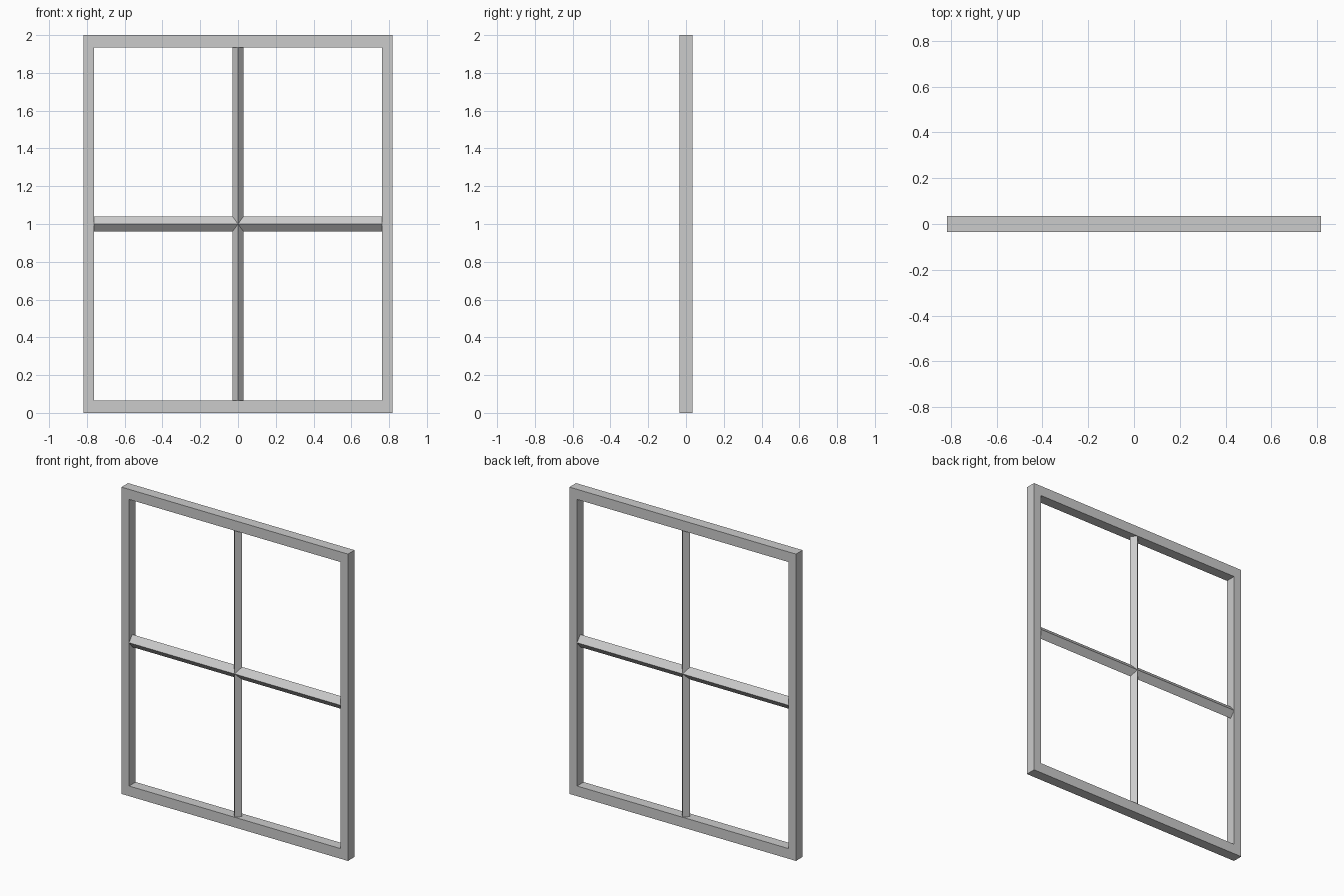
import bpy, bmesh

if "Cube" in bpy.data.objects:
    bpy.data.objects.remove(bpy.data.objects["Cube"])

W, H, D = 0.817, 2.0, 0.034      # outer half width, height, half depth
IN_X, RAIL = 0.762, 0.066        # inner half width, rail height
BAR_X, BAR_Z = 0.03, 0.041       # half widths of upright and cross bars
MID = H / 2


def finish(name, bm):
    bmesh.ops.remove_doubles(bm, verts=bm.verts, dist=1e-5)
    bmesh.ops.recalc_face_normals(bm, faces=bm.faces)
    mesh = bpy.data.meshes.new(name)
    bm.to_mesh(mesh)
    bm.free()
    obj = bpy.data.objects.new(name, mesh)
    bpy.context.collection.objects.link(obj)
    return obj


# Outer frame: a rectangular section swept around four mitred corners
bm = bmesh.new()
rings = []
for sx, sz in ((-1, -1), (1, -1), (1, 1), (-1, 1)):
    outer = (sx * W, MID + sz * MID)
    inner = (sx * IN_X, MID + sz * (MID - RAIL))
    section = ((outer, -D), (inner, -D), (inner, D), (outer, D))
    rings.append([bm.verts.new((p[0], y, p[1])) for p, y in section])
for i in range(4):
    a, b = rings[i], rings[(i + 1) % 4]
    for j in range(4):
        k = (j + 1) % 4
        bm.faces.new((a[j], a[k], b[k], b[j]))
finish("window_frame", bm)

# Glazing bars: four diamond-section arms mitred together at the centre
bm = bmesh.new()


def add_arm(sign, length, half, mitre, upright):
    def vert(along, y, side):
        x, z = (side, sign * along) if upright else (sign * along, side)
        return bm.verts.new((x, y, MID + z))
    near = [vert(0, -D, 0), vert(mitre, 0, half), vert(0, D, 0), vert(mitre, 0, -half)]
    far = [vert(length, -D, 0), vert(length, 0, half), vert(length, D, 0), vert(length, 0, -half)]
    for j in range(4):
        k = (j + 1) % 4
        bm.faces.new((near[j], near[k], far[k], far[j]))
    bm.faces.new(far)


for s in (-1, 1):
    add_arm(s, IN_X, BAR_Z, BAR_X, False)
    add_arm(s, MID - RAIL, BAR_X, BAR_Z, True)
finish("glazing_bars", bm)
